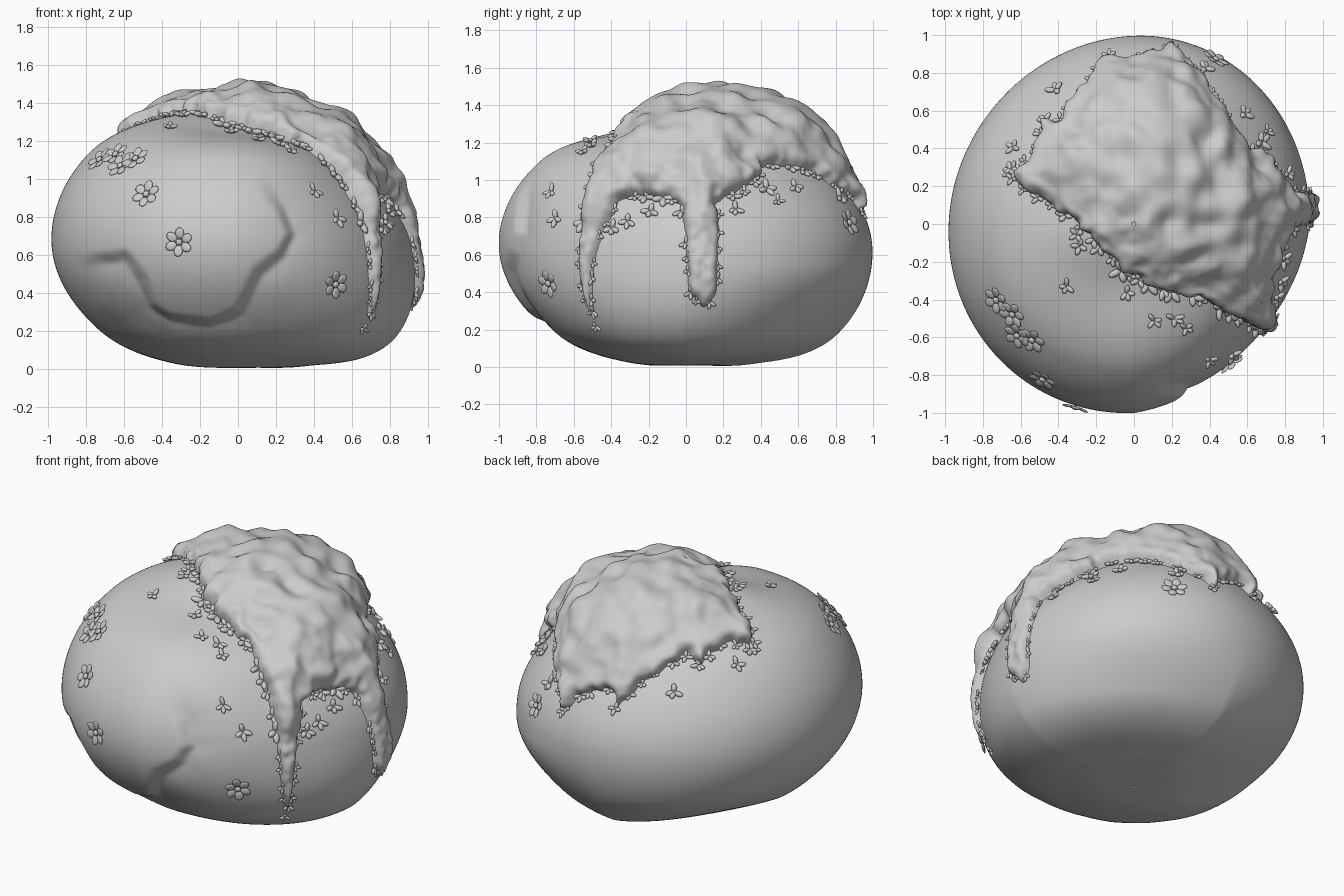
import bpy, bmesh, random
from math import sin, cos, pi, radians, degrees, asin, acos, sqrt, exp, atan2
from mathutils import Vector, Matrix, noise

if "Cube" in bpy.data.objects:
    bpy.data.objects.remove(bpy.data.objects["Cube"])

random.seed(4)
C = Vector((0, 0, 0.65))

# Boulder radius by elevation (-90..90 in 30 degree steps) on four sides
RIGHT = [.64, .73, .96, .91, .765, .685, .69]
BACK = [.64, .73, .94, .995, .87, .77, .69]
LEFT = [.64, .71, .86, .98, .93, .78, .69]
FRONT = [.64, .72, .88, 1.0, .90, .69, .69]


def step(a, b, x):
    t = max(0, min(1, (x - a) / (b - a)))
    return t * t * (3 - 2 * t)


def curve(tab, t):
    i = min(int(t), 5)
    f = t - i
    a, b, c, d = tab[abs(i - 1)], tab[i], tab[i + 1], tab[i + 2 if i < 5 else 5]
    return b + .5 * f * (c - a + f * (2*a - 5*b + 4*c - d + f * (3*(b - c) + d - a)))


def rock_point(d, lift=0.0):
    t = (degrees(asin(max(-1, min(1, d.z)))) + 90) / 30
    h = max(1e-6, d.x * d.x + d.y * d.y)
    wx, wy = d.x * d.x / h, d.y * d.y / h
    r = wx * curve(RIGHT if d.x > 0 else LEFT, t) + wy * curve(BACK if d.y > 0 else FRONT, t)
    # lopsided corners: fuller back right and front left, flatter front right, undercut back left
    q = 2 * d.x * d.y
    r *= 1 + .02 * q
    if q < 0 and d.x > 0:
        r *= 1 + .06 * q * step(-.7, .1, d.z)
    elif q < 0:
        r *= 1 + .10 * q * step(-.3, -.7, d.z)
    elif d.x > 0:
        r *= 1 - .07 * q * step(-.1, -.5, d.z)
    p = C + d * (r + lift)
    p.z = max(p.z, 0.006)
    return p


def frame_at(d, lift=0.0):
    # point, outward normal and downhill tangent on the boulder
    a = d.orthogonal().normalized()
    b = d.cross(a)
    p = rock_point(d)
    n = (rock_point((d + a * .02).normalized()) - p).cross(
        rock_point((d + b * .02).normalized()) - p).normalized()
    if n.dot(d) < 0:
        n = -n
    down = (Vector((0, 0, -1)) + n * n.z).normalized()
    return p + n * lift, n, down


def signed_dist(x, y, poly):
    # positive inside the polygon
    best, inside = 1e9, False
    for i, (bx, by) in enumerate(poly):
        ax, ay = poly[i - 1]
        ex, ey = bx - ax, by - ay
        k = max(0, min(1, ((x - ax) * ex + (y - ay) * ey) / (ex * ex + ey * ey)))
        q = (x - ax - k * ex) ** 2 + (y - ay - k * ey) ** 2
        best = min(best, q)
        if (ay > y) != (by > y) and x < ax + (y - ay) * ex / ey:
            inside = not inside
    return sqrt(best) if inside else -sqrt(best)


def finish(bm, name):
    bmesh.ops.recalc_face_normals(bm, faces=bm.faces[:])
    me = bpy.data.meshes.new(name)
    bm.to_mesh(me)
    bm.free()
    for f in me.polygons:
        f.use_smooth = True
    ob = bpy.data.objects.new(name, me)
    bpy.context.collection.objects.link(ob)


# Boulder with a chipped ledge on the front
LEDGE = [(-1.5, .55), (-.8, .55), (-.62, .57), (-.53, .46), (-.48, .32), (-.37, .24), (-.15, .21),
         (.02, .28), (.13, .5), (.25, .6), (.31, .71), (.25, .86), (.15, 1.0), (.1, 1.7), (-1.5, 1.7)]
bm = bmesh.new()
bmesh.ops.create_icosphere(bm, subdivisions=7, radius=1)
for v in bm.verts:
    d = v.co.normalized()
    p = rock_point(d)
    if d.y < -.2 and p.z < 1.1:
        s = signed_dist(p.x, p.z, LEDGE) + .015 * noise.noise(d * 7)
        w = step(1.05, .8, p.z) * step(-.88, -.65, p.x) * step(-.2, -.5, d.y)
        p -= d * .04 * step(.07, -.02, s) * exp(min(0, s) / .16) * w
    v.co = p
finish(bm, "boulder")

# Moss outline as (azimuth, angle from the top), with hanging tongues
EDGE = [(158, 54), (146, 48), (137, 52), (132, 57), (126, 52), (113, 58), (103, 68), (99, 75), (95, 68),
        (84, 72), (78, 80), (72, 72), (62, 67), (50, 61), (42, 59), (33, 60), (27, 69), (19, 72),
        (12, 75), (10.5, 90), (10, 106), (6, 110), (1.5, 106), (0, 90), (-2, 75), (-8, 72), (-20, 71),
        (-27, 74), (-32, 85), (-34, 100), (-36, 118), (-39, 100), (-40, 85), (-42, 70),
        (-44, 57), (-51, 43), (-60, 37), (-73, 30), (-105, 22), (-135, 17), (-174, 21), (167, 34), (163, 45)]


def flat(az, th):
    r = 2 * sin(th / 2)
    return r * cos(az), r * sin(az)


def direction(az, th):
    az, th = radians(az), radians(th)
    return Vector((sin(th) * cos(az), sin(th) * sin(az), cos(th)))


def scallop(d):
    return .04 * noise.noise(d * 8) + .025 * noise.noise(d * 15)


OUT = [flat(radians(a), radians(t)) for a, t in EDGE]

# Moss blanket: puffed up inside the outline, sunk into the boulder outside it
bm = bmesh.new()
bmesh.ops.create_icosphere(bm, subdivisions=7, radius=1)
drop = []
for v in bm.verts:
    d = v.co.normalized()
    th = acos(max(-1, min(1, d.z)))
    s = -1
    if th < radians(122):
        s = signed_dist(*flat(atan2(d.y, d.x), th), OUT)
    low = step(radians(74), radians(88), th)
    s += scallop(d) * (1 - .7 * low) - .012 * (1 - low)
    if s < -.04:
        drop.append(v)
        continue
    if s > 0:
        t = (.09 - .04 * low) * sqrt(1 - (1 - min(1, s / .08)) ** 2)
        t += (1 - low) * .08 * step(0, .4, s)
        amp = step(0, .12, s) * (1 - low)
        t += amp * (.04 * noise.noise(d * 3.6) + .035 * noise.noise(d * 7 + Vector((3, 1, 2))))
        t += low * .02 * step(0, .05, s) * noise.noise(d * 18)
    else:
        t = s * 1.5
    v.co = rock_point(d, t)
bmesh.ops.delete(bm, geom=drop, context='VERTS')
finish(bm, "moss_blanket")


def lobe(bm, p, along, n, size):
    # ellipsoid: size = (length, width, thickness) half extents
    side = n.cross(along).normalized()
    m = Matrix((along * size[0], side * size[1], n * size[2])).transposed().to_4x4()
    m.translation = p
    bmesh.ops.create_icosphere(bm, subdivisions=2, radius=1, matrix=m)


# Leafy sprigs fringing the moss and scattered below it
bm = bmesh.new()


def sprig(d, size):
    p, n, down = frame_at(d, .008)
    for ang in (-1.2, 0, 1.2, pi):
        a = ang + random.uniform(-.3, .3)
        dirn = Matrix.Rotation(a, 3, n) @ down
        L = size * random.uniform(.75, 1.1)
        lobe(bm, p + dirn * L * .7 + n * .006, (dirn + n * .25).normalized(), n,
             (L * .8, size * .4, size * .35))


for i, (a, t) in enumerate(EDGE):
    a0, t0 = EDGE[i - 1]
    d0, d1 = direction(a0, t0), direction(a, t)
    n = max(1, round((d1 - d0).length / .11))
    for k in range(n):
        d = d0.lerp(d1, (k + random.random() * .6) / n).normalized()
        front = d.y < 0 and t < 75
        sprig(d, random.uniform(.02, .027) if t > 82 else random.uniform(.025, .05 if front else .038))

SCATTER = [(-.37, -.34, 1.29), (.35, -.63, .9), (.47, -.63, .78), (.1, -.48, 1.17), (.25, -.5, 1.1),
           (.86, .28, .85), (.78, .5, 1.0), (.62, .62, .98), (.75, .52, .9), (-.45, .77, 1.05),
           (.84, -.2, .84), (-.3, -.12, 1.36), (-.32, -.06, 1.38), (-.66, .42, 1.15), (.4, .88, .92),
           (-.04, -.38, 1.27), (.2, -.47, 1.15), (.8, -.32, .78), (-.66, .3, 1.2), (.76, -.4, .74)]
for q in SCATTER:
    sprig((Vector(q) - C).normalized(), random.uniform(.028, .042))
finish(bm, "moss_sprigs")

# Small flat flowers with six broad petals
bm = bmesh.new()
FLOWERS = [(-.76, -.42, 1.12), (-.70, -.52, 1.17), (-.65, -.62, 1.09), (-.58, -.66, 1.14),
           (-.50, -.85, .93), (-.31, -.97, .67), (.53, -.76, .44), (.43, .87, .77)]
for q in FLOWERS:
    p, n, down = frame_at((Vector(q) - C).normalized(), .012)
    turn = random.random()
    for k in range(6):
        a = Matrix.Rotation(turn + k * 2 * pi / 6, 3, n) @ down
        lobe(bm, p + a * .047, (a + n * .15).normalized(), n, (.031, .025, .007))
    lobe(bm, p, down, n, (.018, .018, .012))
finish(bm, "flowers")
